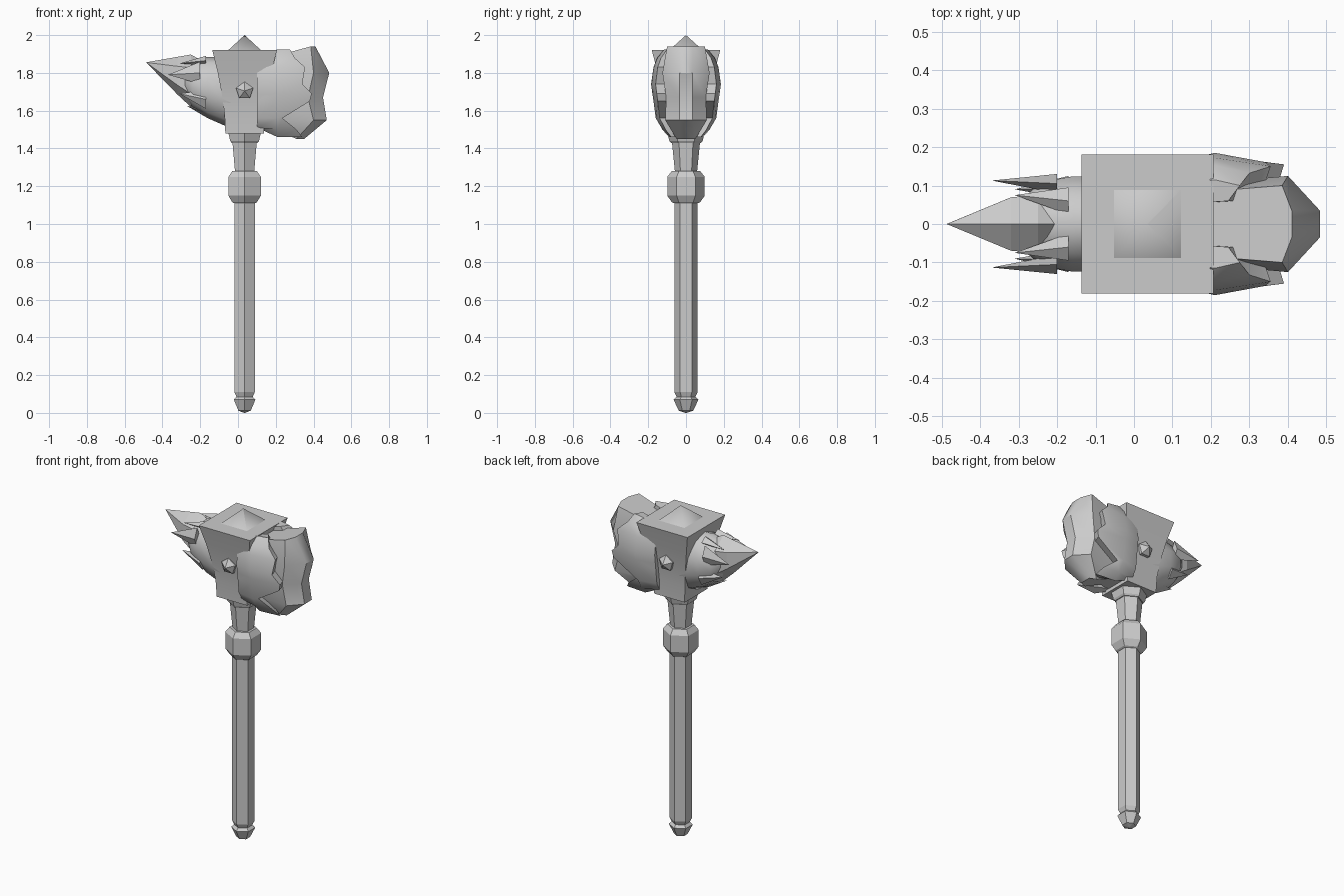
import bpy, bmesh, math
from mathutils import Vector

if "Cube" in bpy.data.objects:
    bpy.data.objects.remove(bpy.data.objects["Cube"])

stone = bpy.data.materials.new("grey stone")
stone.use_nodes = True
GREY = (0.6, 0.6, 0.6, 1)
stone.diffuse_color = GREY
stone.node_tree.nodes["Principled BSDF"].inputs["Base Color"].default_value = GREY
CX = 0.035  # shaft axis


def loft(name, rings, smooth=0):
    """Skin a list of equal-length point rings and cap both ends."""
    bm = bmesh.new()
    loops = [[bm.verts.new(p) for p in ring] for ring in rings]
    n = len(loops[0])
    for a, b in zip(loops, loops[1:]):
        for i in range(n):
            j = (i + 1) % n
            bm.faces.new((a[i], a[j], b[j], b[i]))
    bm.faces.new(loops[0])
    bm.faces.new(loops[-1])
    bmesh.ops.remove_doubles(bm, verts=bm.verts, dist=0.0005)
    bmesh.ops.recalc_face_normals(bm, faces=bm.faces)
    mesh = bpy.data.meshes.new(name)
    bm.to_mesh(mesh)
    bm.free()
    mesh.materials.append(stone)
    obj = bpy.data.objects.new(name, mesh)
    bpy.context.collection.objects.link(obj)
    if smooth:
        bpy.ops.object.select_all(action="DESELECT")
        obj.select_set(True)
        bpy.context.view_layer.objects.active = obj
        bpy.ops.object.shade_smooth_by_angle(angle=math.radians(smooth))
    return obj


def hexagon(name, profile):
    """Six-sided turned part from (radius, z) pairs."""
    angles = [math.radians(90 + 60 * i) for i in range(6)]
    return loft(name, [[(CX + r * math.cos(a), r * math.sin(a), z) for a in angles]
                       for r, z in profile])


def box_rings(levels):
    """Rectangular rings from (half x, half y, z)."""
    return [[(CX + sx * hx, sy * hy, z) for sx, sy in ((-1, -1), (1, -1), (1, 1), (-1, 1))]
            for hx, hy, z in levels]


def mirrored(half, z):
    """Close a half outline of (x, y) across y = 0."""
    return [(x, y, z) for x, y in half] + [(x, -y, z) for x, y in reversed(half)]


# shaft, pommel and fittings
hexagon("shaft", [(0.062, 0.11), (0.062, 1.12)])
hexagon("shaft_end", [(0.047, 0.06), (0.05, 0.085), (0.062, 0.11)])
hexagon("pommel", [(0.003, 0), (0.038, 0.012), (0.066, 0.07), (0.05, 0.085)])
hexagon("grip_ring", [(0.065, 1.11), (0.075, 1.115), (0.099, 1.15), (0.099, 1.25),
                      (0.075, 1.28), (0.055, 1.28)])
hexagon("neck", [(0.058, 1.27), (0.075, 1.44)])
hexagon("collar", [(0.08, 1.43), (0.088, 1.44), (0.1, 1.485)])

# flared centre block with a low pyramid on top
loft("centre_block", box_rings([(0.102, 0.108, 1.48), (0.106, 0.113, 1.58),
                                (0.119, 0.126, 1.68), (0.142, 0.15, 1.8),
                                (0.171, 0.181, 1.92)]), 25)
loft("top_pyramid", box_rings([(0.088, 0.09, 1.919), (0.0002, 0.0002, 2.0)]), 60)

# five-sided studs on the front and back
for side, label in ((-1, "front"), (1, "back")):
    rings = []
    for r, y in ((0.048, 0.115), (0.048, 0.142), (0.0002, 0.175)):
        rings.append([(CX + r * math.sin(k * math.tau / 5), side * y,
                       1.705 + r * math.cos(k * math.tau / 5)) for k in range(5)])
    loft(label + "_stud", rings)

# inner core of the blunt end: (z, front x, edge x, edge half width)
rings = []
for z, front, edge, w in ((1.45, 0.35, 0.31, 0.05), (1.55, 0.47, 0.40, 0.11),
                          (1.67, 0.45, 0.37, 0.105), (1.80, 0.483, 0.40, 0.125),
                          (1.94, 0.41, 0.385, 0.1)):
    back_z = min(max(z, 1.5), 1.89)
    ring = mirrored([(0.1, 0.08), (0.2, w * 0.85), (edge, w), (front, 0.035)], z)
    rings.append([(x, y, back_z if x < 0.25 else z) for x, y, _ in ring])
loft("hammer_core", rings, 40)

# broken outer shells on both sides: (z, jagged edge x, outer half width)
SHELL = ((1.46, 0.34, 0.09), (1.5, 0.31, 0.125), (1.56, 0.235, 0.16),
         (1.65, 0.38, 0.172), (1.69, 0.39, 0.178), (1.74, 0.34, 0.185),
         (1.83, 0.355, 0.172), (1.88, 0.3, 0.152), (1.925, 0.275, 0.115))
for side, label in ((1, "back"), (-1, "front")):
    rings = []
    for z, edge, w in SHELL:
        back_z = min(max(z, 1.51), 1.88)
        rings.append([(0.1, side * 0.05, back_z), (0.1, side * w * 0.85, back_z),
                      (0.21, side * w, z), (edge, side * w * 0.87, z),
                      (edge - 0.03, side * 0.06, z)])
    loft(label + "_hammer_shell", rings, 35)


def oval(x, low, high, w, n=10):
    """Upright oval ring across the head."""
    mid, h = (low + high) / 2, (high - low) / 2
    return [(x, w * math.sin(k * math.tau / n), mid + h * math.cos(k * math.tau / n))
            for k in range(n)]


# pick end: rounded body, then a faceted spike
loft("pick_body", [oval(0.0, 1.5, 1.885, 0.125), oval(-0.08, 1.525, 1.885, 0.13),
                   oval(-0.16, 1.56, 1.885, 0.13), oval(-0.24, 1.615, 1.865, 0.115),
                   oval(-0.3, 1.7, 1.84, 0.06)], 50)
loft("pick_spike", [oval(-0.2, 1.64, 1.87, 0.08, 6), oval(-0.25, 1.62, 1.897, 0.088, 6),
                    oval(-0.32, 1.685, 1.885, 0.08, 6),
                    oval(-0.486, 1.855, 1.856, 0.0005, 6)])


def shard(name, base, tip, height, thick):
    """Four-sided splinter from a diamond base to a point."""
    b = Vector(base)
    ring = [b + Vector(d) for d in ((0, 0, height), (0, thick, 0), (0, 0, -height), (0, -thick, 0))]
    loft(name, [ring, [Vector(tip) + (p - b) * 0.001 for p in ring]])


# splinters around the spike
for side, label in ((1, "back"), (-1, "front")):
    shard(label + "_upper_splinter", (-0.2, side * 0.105, 1.8), (-0.37, side * 0.113, 1.79), 0.06, 0.025)
    shard(label + "_lower_splinter", (-0.17, side * 0.095, 1.66), (-0.31, side * 0.09, 1.69), 0.05, 0.03)
    shard(label + "_top_splinter", (-0.17, side * 0.06, 1.865), (-0.31, side * 0.075, 1.85), 0.025, 0.035)
shard("under_splinter", (-0.16, 0, 1.585), (-0.27, 0, 1.625), 0.025, 0.06)
